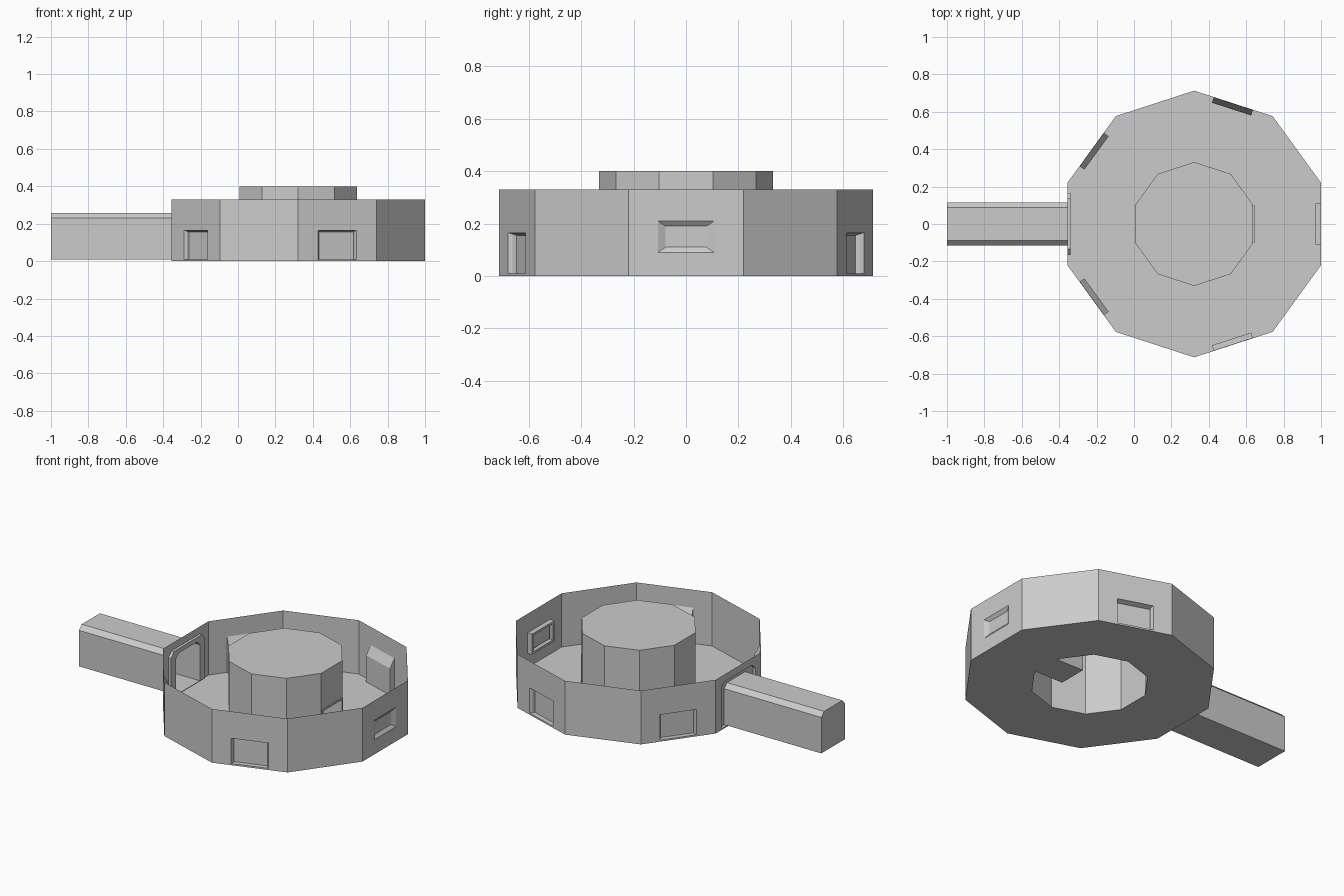
import bpy, bmesh
from math import cos, sin, tan, pi, radians

if "Cube" in bpy.data.objects:
    bpy.data.objects.remove(bpy.data.objects["Cube"])

CX = 0.322            # centre of the ten-sided hall
HALL, WALL_H = 0.678, 0.33
CORE, CORE_H = 0.315, 0.40


def pt(ang, r, t, z):
    """Point on a side facing ang: r outward, t sideways, z up."""
    a = radians(ang)
    return (CX + r * cos(a) - t * sin(a), r * sin(a) + t * cos(a), z)


def prof(ang, r, w, z0, z1, c=0.0):
    """Doorway outline with optional chamfered top corners."""
    pts = [(-w, z0), (w, z0), (w, z1 - c), (w - c, z1), (c - w, z1), (-w, z1 - c)]
    return [pt(ang, r, t, z) for t, z in pts]


def loft(bm, loops, cap=False):
    """Join successive outlines with quads, optionally closing the last."""
    rows = [[bm.verts.new(p) for p in l] for l in loops]
    for a, b in zip(rows, rows[1:]):
        n = len(a)
        for i in range(n):
            j = (i + 1) % n
            bm.faces.new((a[i], a[j], b[j], b[i]))
    if cap:
        bm.faces.new(rows[-1])


def finish(name, bm):
    bmesh.ops.remove_doubles(bm, verts=bm.verts, dist=1e-5)
    bmesh.ops.recalc_face_normals(bm, faces=bm.faces)
    me = bpy.data.meshes.new(name)
    bm.to_mesh(me)
    bm.free()
    ob = bpy.data.objects.new(name, me)
    bpy.context.collection.objects.link(ob)
    return ob


def ten(ap, z):
    r = ap / cos(pi / 10)
    return [(CX + r * cos(pi / 10 + i * pi / 5), r * sin(pi / 10 + i * pi / 5), z)
            for i in range(10)]


def wall(bm, ang, ap, h, hole=None):
    """One side of a ten-sided ring, with an optional opening."""
    outer = prof(ang, ap, ap * tan(pi / 10), 0, h)
    if hole:
        loft(bm, [outer, prof(ang, ap, *hole)])
    else:
        loft(bm, [outer], cap=True)


DOOR = (0.108, 0.01, 0.165)
WINDOW = (0.107, 0.09, 0.21)
PORTAL = (0.165, 0.008, 0.285, 0.03)
PASSAGE = (0.115, 0.01, 0.258, 0.027)
openings = {0: WINDOW, 72: DOOR, 144: DOOR, 216: DOOR, 288: DOOR, 180: PORTAL}

# Outer wall
bm = bmesh.new()
for k in range(10):
    wall(bm, 36 * k, HALL, WALL_H, openings.get(36 * k))
finish("outer_wall", bm)

# Ring floor
bm = bmesh.new()
loft(bm, [ten(HALL, 0), ten(CORE, 0)])
finish("floor", bm)

# Closed door niches with sloped hoods on the inside
for n, ang in enumerate((72, 144, 216, 288)):
    bm = bmesh.new()
    r = HALL - 0.03
    loft(bm, [prof(ang, HALL, *DOOR),
              prof(ang, HALL - 0.015, 0.1, 0.01, 0.16),
              prof(ang, r, 0.1, 0.01, 0.155)], cap=True)
    loft(bm, [prof(ang, HALL - 0.001, 0.11, 0.002, 0.22),
              prof(ang, r - 0.002, 0.11, 0.002, 0.165)], cap=True)
    finish(f"door_niche_{n + 1}", bm)

# Window: tapered frame either side of a pane
bm = bmesh.new()
pane = (0.078, 0.11, 0.19)
loft(bm, [prof(0, HALL, *WINDOW), prof(0, HALL - 0.015, *pane)], cap=True)
loft(bm, [prof(0, HALL, 0.11, 0.087, 0.213), prof(0, HALL - 0.03, 0.11, 0.087, 0.213),
          prof(0, HALL - 0.03, 0.095, 0.1, 0.2), prof(0, HALL - 0.017, *pane)])
finish("window", bm)

# Core column with an open alcove facing the window
bm = bmesh.new()
ALCOVE = (0.09, 0.004, 0.165)
for k in range(10):
    wall(bm, 36 * k, CORE, CORE_H, ALCOVE if k == 0 else None)
loft(bm, [ten(CORE, CORE_H)], cap=True)
finish("core_column", bm)

bm = bmesh.new()
loft(bm, [prof(0, CORE, 0.1, 0.001, 0.175), prof(0, CORE + 0.006, 0.1, 0.001, 0.175),
          prof(0, CORE + 0.006, *ALCOVE), prof(0, CORE - 0.19, *ALCOVE)], cap=True)
finish("core_alcove", bm)

# Recessed portal and entrance passage with chamfered roof
bm = bmesh.new()
loft(bm, [prof(180, HALL, *PORTAL), prof(180, HALL - 0.016, *PORTAL),
          prof(180, HALL - 0.016, *PASSAGE)])
finish("passage_portal", bm)

bm = bmesh.new()
loft(bm, [prof(180, HALL - 0.016, *PASSAGE), prof(180, 1 + CX, *PASSAGE)], cap=True)
finish("entrance_passage", bm)
